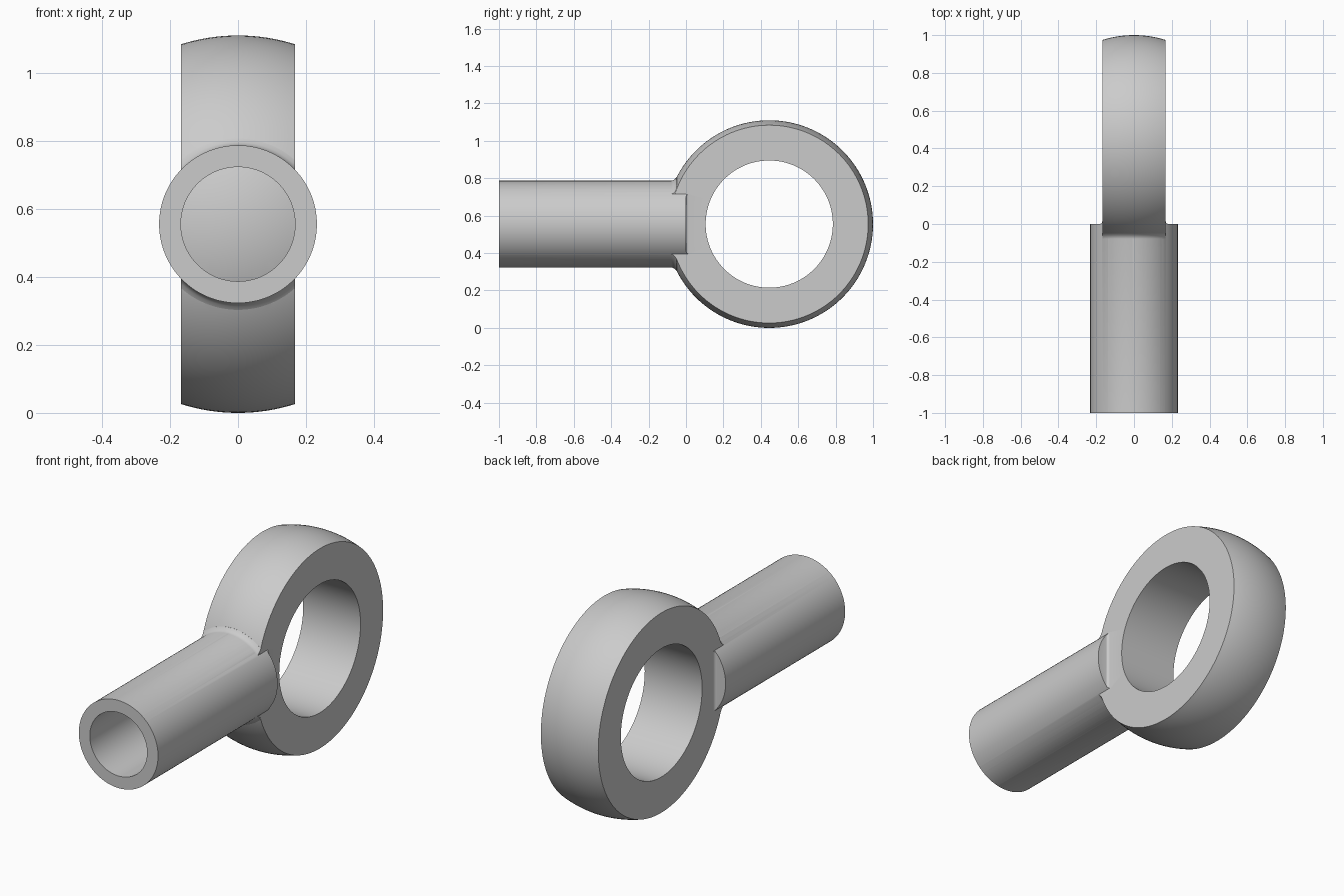
import bpy, bmesh
from math import sin, cos, asin, pi, sqrt
from mathutils import Vector

if "Cube" in bpy.data.objects:
    bpy.data.objects.remove(bpy.data.objects["Cube"], do_unlink=True)

BALL, HOLE, HALF = 0.555, 0.34, 0.168      # eye: outer, hole, half width
TUBE, BORE = 0.232, 0.168                  # shank: outer and inner radius
EYE = Vector((0, 0.445, BALL))
AXIS = Vector((0, 0, BALL))

steel = bpy.data.materials.new("grey_steel")
steel.use_nodes = True
colour = (0.6, 0.6, 0.6, 1)
steel.diffuse_color = colour
steel.node_tree.nodes["Principled BSDF"].inputs["Base Color"].default_value = colour


def finish(name, bm):
    bmesh.ops.recalc_face_normals(bm, faces=bm.faces)
    mesh = bpy.data.meshes.new(name)
    bm.to_mesh(mesh)
    bm.free()
    mesh.materials.append(steel)
    obj = bpy.data.objects.new(name, mesh)
    bpy.context.collection.objects.link(obj)
    return obj


def lathe(name, profile, axis, centre, steps=128):
    """Turn a closed (along, radius) outline around the x or y axis."""
    bm = bmesh.new()
    rings = []
    for i in range(steps):
        a = 2 * pi * i / steps
        ring = []
        for along, r in profile:
            p = (along, r * cos(a), r * sin(a))
            if axis == "y":
                p = (p[1], p[0], p[2])
            ring.append(bm.verts.new(Vector(p) + centre))
        rings.append(ring)
    n = len(profile)
    for i in range(steps):
        a, b = rings[i], rings[(i + 1) % steps]
        for j in range(n):
            k = (j + 1) % n
            bm.faces.new((a[j], a[k], b[k], b[j]))
    return finish(name, bm)


def prism(name, outline, half_height):
    """Extrude an (x, y) outline along z around the shank axis."""
    bm = bmesh.new()
    base = bm.faces.new([bm.verts.new((x, y, BALL - half_height)) for x, y in outline])
    top = bmesh.ops.extrude_face_region(bm, geom=[base])["geom"]
    verts = [v for v in top if isinstance(v, bmesh.types.BMVert)]
    bmesh.ops.translate(bm, verts=verts, vec=(0, 0, 2 * half_height))
    return finish(name, bm)


def combine(obj, other, operation):
    mod = obj.modifiers.new("combine", "BOOLEAN")
    mod.object, mod.operation, mod.solver = other, operation, "EXACT"
    bpy.ops.object.select_all(action="DESELECT")
    bpy.context.view_layer.objects.active = obj
    obj.select_set(True)
    bpy.ops.object.modifier_apply(modifier=mod.name)
    bpy.data.objects.remove(other, do_unlink=True)


# Eye ring with a spherical rim and flat sides
limit = asin(HALF / BALL)
arc = [limit * (i / 8 - 1) for i in range(17)]
rim = [(BALL * sin(t), BALL * cos(t)) for t in arc]
rod_end = lathe("rod_end", [(-HALF, HOLE)] + rim + [(HALF, HOLE)], "x", EYE)

# Hollow shank, closed at its inner end by the eye
shank = lathe("shank", [(-1, BORE), (-1, TUBE), (0, TUBE), (0, BORE)], "y", AXIS)
combine(rod_end, shank, "UNION")

# Small fillet where the shank meets the spherical rim
flare = lathe("rim_fillet", [(-0.08, 0.2), (-0.08, 0.2315), (-0.068, 0.235),
                             (-0.058, 0.242), (-0.05, 0.252), (0, 0.25), (0, 0.2)],
              "y", AXIS)
w = HALF - 0.0005
slab = prism("slab", [(-w, -0.5), (w, -0.5), (w, 0.5), (-w, 0.5)], 0.5)
combine(flare, slab, "INTERSECT")
combine(rod_end, flare, "UNION")

# Small fillets where the shank end meets the flat sides
for side in (-1, 1):
    curve = [(HALF + 0.014 * (1 - sin(t)), 0.014 * (1 - cos(t)))
             for t in (i * pi / 8 for i in range(5))]
    outline = [(0.16, -0.01), (HALF + 0.014, -0.01)] + curve + [(0.16, 0.014)]
    strip = prism("side_fillet", [(side * x, y) for x, y in outline], 0.2)
    trim = lathe("trim", [(-0.1, 0.1), (-0.1, TUBE - 0.0005),
                          (0.1, TUBE - 0.0005), (0.1, 0.1)], "y", AXIS)
    combine(strip, trim, "INTERSECT")
    combine(rod_end, strip, "UNION")

# Smooth curved faces, crisp machined edges
bpy.ops.object.select_all(action="DESELECT")
bpy.context.view_layer.objects.active = rod_end
rod_end.select_set(True)
bpy.ops.object.shade_smooth_by_angle(angle=pi / 7)
